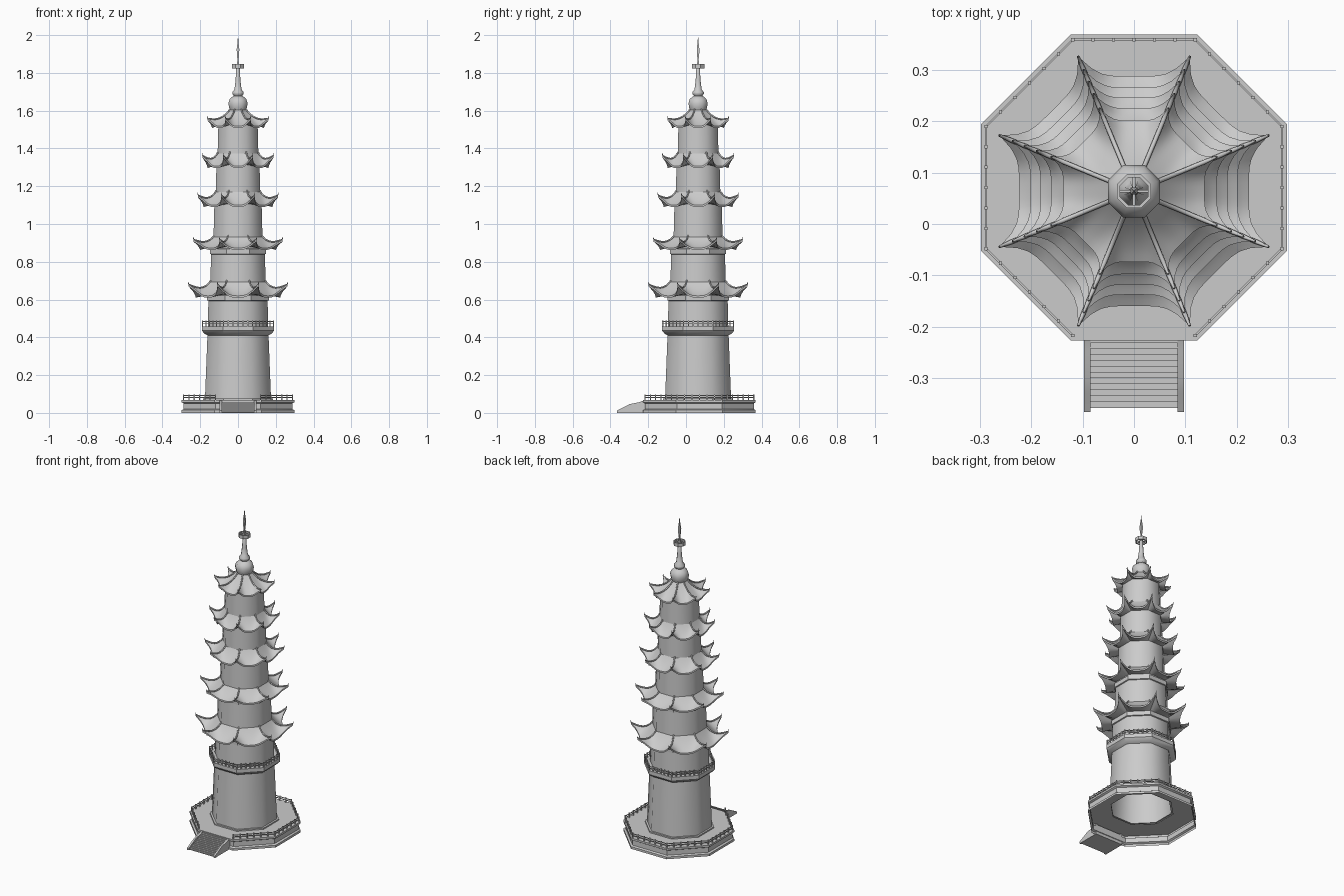
import bpy, bmesh, math
from mathutils import Vector, Matrix

cube = bpy.data.objects.get("Cube")
if cube:
    bpy.data.objects.remove(cube)

TOWER_Y, BASE_Y = 0.064, 0.071
TAN = math.tan(math.pi / 8)

stone = bpy.data.materials.new("grey_stone")
stone.use_nodes = True
stone.diffuse_color = (0.6, 0.6, 0.6, 1)
stone.node_tree.nodes["Principled BSDF"].inputs["Base Color"].default_value = (0.6, 0.6, 0.6, 1)


def finish(name, bm, angle=30, y=0.0, weld=True):
    """Turn a bmesh into a shaded object."""
    if weld:
        bmesh.ops.remove_doubles(bm, verts=bm.verts, dist=1e-5)
    bmesh.ops.recalc_face_normals(bm, faces=bm.faces)
    mesh = bpy.data.meshes.new(name)
    bm.to_mesh(mesh)
    bm.free()
    mesh.materials.append(stone)
    obj = bpy.data.objects.new(name, mesh)
    obj.location.y = y
    bpy.context.collection.objects.link(obj)
    for other in bpy.context.selected_objects:
        other.select_set(False)
    obj.select_set(True)
    bpy.context.view_layer.objects.active = obj
    bpy.ops.object.shade_smooth_by_angle(angle=math.radians(angle))
    return obj


def skin(bm, rows, closed):
    """Bridge equal rows of points with quads."""
    verts = [[bm.verts.new(p) for p in row] for row in rows]
    for a, b in zip(verts, verts[1:]):
        n = len(a)
        for i in range(n if closed else n - 1):
            j = (i + 1) % n
            bm.faces.new((a[i], a[j], b[j], b[i]))


def lathe(name, profile, y=TOWER_Y, sides=8, angle=30):
    """Revolve (apothem, z) points into a faceted ring."""
    bm = bmesh.new()
    step = math.tau / sides
    k = 1 / math.cos(step / 2)
    skin(bm, [[(a * k * math.cos(step * (i + 0.5)), a * k * math.sin(step * (i + 0.5)), z)
               for i in range(sides)] for a, z in profile], True)
    return finish(name, bm, angle, y)


def bar(bm, p, q, w):
    """Square bar between two points."""
    p, q = Vector(p), Vector(q)
    d = q - p
    m = Matrix.Translation((p + q) / 2) @ d.to_track_quat('Z', 'Y').to_matrix().to_4x4()
    bmesh.ops.create_cube(bm, size=1, matrix=m @ Matrix.Diagonal((w, w, d.length, 1)))


def side_point(k, apothem, lateral, z):
    """Point on octagon side k."""
    t = k * math.pi / 4
    c, s = math.cos(t), math.sin(t)
    return Vector((apothem * c - lateral * s, apothem * s + lateral * c, z))


def railing(name, apothem, z, height, y, skip=()):
    bm = bmesh.new()
    half = apothem * TAN
    for k in range(8):
        if k in skip:
            continue
        for level in (0.45, 0.8):
            h = z + height * level
            bar(bm, side_point(k, apothem, -half, h), side_point(k, apothem, half, h), 0.004)
        for i in range(7):
            u = half * (i / 3 - 1)
            bar(bm, side_point(k, apothem, u, z), side_point(k, apothem, u, z + height), 0.006)
    finish(name, bm, 30, y, weld=False)


def prism(name, outline, x0, x1):
    """Extrude a (y, z) outline along x."""
    bm = bmesh.new()
    face = bm.faces.new([bm.verts.new((x0, y, z)) for y, z in outline])
    new = bmesh.ops.extrude_face_region(bm, geom=[face])["geom"]
    bmesh.ops.translate(bm, verts=[v for v in new if isinstance(v, bmesh.types.BMVert)],
                        vec=(x1 - x0, 0, 0))
    finish(name, bm)


def roof(name, tip, z_eave, z_tip, under, top, z_top):
    """Octagonal roof with hollow slopes and upswept corners."""
    eave = tip * 0.855

    def surface(k, u, v):
        e = abs(u)
        a = top + (eave - top) * v + (tip - eave) * e ** 5 * v ** 2.5
        z = z_top + (z_eave - z_top) * v * (1.45 - 0.45 * v) + (z_tip - z_eave) * e ** 3 * v ** 2.5
        return side_point(k, a, a * TAN * u, z)

    us = [i / 6 - 1 for i in range(13)]
    bm = bmesh.new()
    for k in range(8):
        rows = [[surface(k, u, v / 7) for u in us] for v in range(8)]
        rows.append([p - Vector((0, 0, 0.01)) for p in rows[-1]])
        rows.append([side_point(k, under, under * TAN * u, z_eave + 0.005) for u in us])
        skin(bm, rows, False)
    finish(name, bm, 28, TOWER_Y)

    # ridge ribs along the corners
    curve = bpy.data.curves.new(name + "_ridges", 'CURVE')
    curve.dimensions = '3D'
    curve.bevel_depth = 0.0045
    curve.bevel_resolution = 1
    curve.use_fill_caps = True
    curve.materials.append(stone)
    for k in range(8):
        line = curve.splines.new('POLY')
        line.points.add(8)
        for i, point in enumerate(line.points):
            p = surface(k, 1, i / 7) + Vector((0, 0, 0.003 + 0.004 * (i == 8)))
            if i == 8:
                p = surface(k, 1, 1) + Vector((0, 0, 0.014))
            point.co = (*p, 1)
            point.radius = 1 if i < 7 else 0.6 if i == 7 else 0.2
    ridges = bpy.data.objects.new(name + "_ridges", curve)
    ridges.location.y = TOWER_Y
    bpy.context.collection.objects.link(ridges)


# Platform, open underneath
lathe("platform", [(0.298, 0), (0.298, 0.014), (0.288, 0.02), (0.288, 0.05),
                   (0.298, 0.056), (0.298, 0.068), (0.17, 0.068)], BASE_Y)
lathe("tower_curb", [(0.186, 0.068), (0.186, 0.076), (0.165, 0.076)])
railing("platform_railing", 0.288, 0.068, 0.03, BASE_Y, skip=(6,))

# Entrance stairs with sloping cheek walls
steps = [(-0.22, 0.0)]
COUNT = 12
for i in range(COUNT):
    z = 0.062 - 0.056 * i / (COUNT - 1)
    steps += [(-0.22 - 0.138 * i / COUNT, z), (-0.22 - 0.138 * (i + 1) / COUNT, z)]
steps.append((-0.358, 0.0))
prism("stair_steps", steps, -0.086, 0.086)
cheek = [(-0.22, 0), (-0.22, 0.067), (-0.25, 0.056), (-0.30, 0.046),
         (-0.33, 0.03), (-0.366, 0.012), (-0.366, 0)]
for side, x in (("right", -0.097), ("left", 0.085)):
    prism("stair_cheek_" + side, cheek, x, x + 0.012)

# Tower walls, one per storey: bottom apothem, bottom z, top apothem, top z
storeys = [(0.175, 0.068, 0.161, 0.43), (0.16, 0.45, 0.156, 0.625), (0.147, 0.68, 0.141, 0.88),
           (0.130, 0.915, 0.125, 1.11), (0.118, 1.16, 0.114, 1.315), (0.108, 1.37, 0.104, 1.525)]
for i, (a0, z0, a1, z1) in enumerate(storeys):
    lathe(f"storey_wall_{i + 1}", [(a0, z0), (a1, z1)], angle=50)

# Balcony and cornices
lathe("balcony", [(0.16, 0.41), (0.178, 0.42), (0.191, 0.435), (0.191, 0.458), (0.145, 0.458)])
railing("balcony_railing", 0.187, 0.458, 0.032, TOWER_Y)
for i, (a, z) in enumerate([(0.163, 0.592), (0.148, 0.838)]):
    lathe(f"cornice_{i + 1}", [(a - 0.01, z), (a, z + 0.004), (a, z + 0.03), (a - 0.01, z + 0.035)])

# Roofs: tip, eave z, tip z, underside, top apothem, top z
roofs = [(0.262, 0.62, 0.68, 0.155, 0.142, 0.70), (0.236, 0.873, 0.917, 0.140, 0.126, 0.935),
         (0.213, 1.10, 1.152, 0.124, 0.114, 1.175), (0.189, 1.306, 1.362, 0.113, 0.104, 1.38),
         (0.161, 1.518, 1.558, 0.103, 0.040, 1.607)]
for i, values in enumerate(roofs):
    roof(f"roof_{i + 1}", *values)

# Finial: gourd, stem, spoked ring and spike
lathe("finial_gourd", [(0.04, 1.595), (0.047, 1.615), (0.051, 1.638), (0.045, 1.66), (0.03, 1.674),
                       (0.022, 1.678), (0.030, 1.688), (0.030, 1.698), (0.019, 1.712),
                       (0.013, 1.76), (0.009, 1.83), (0, 1.84)], angle=50)
lathe("finial_ring", [(0.033, 1.824), (0.033, 1.846), (0.027, 1.846), (0.027, 1.824), (0.033, 1.824)])
bm = bmesh.new()
for k in range(4):
    bar(bm, (0, 0, 1.835), side_point(k * 2, 0.03, 0, 1.835), 0.005)
finish("ring_spokes", bm, 30, TOWER_Y, weld=False)
lathe("finial_spike", [(0.007, 1.83), (0.003, 1.87), (0.006, 1.9), (0.007, 1.925), (0.003, 1.96),
                       (0, 2.0)], sides=4)
